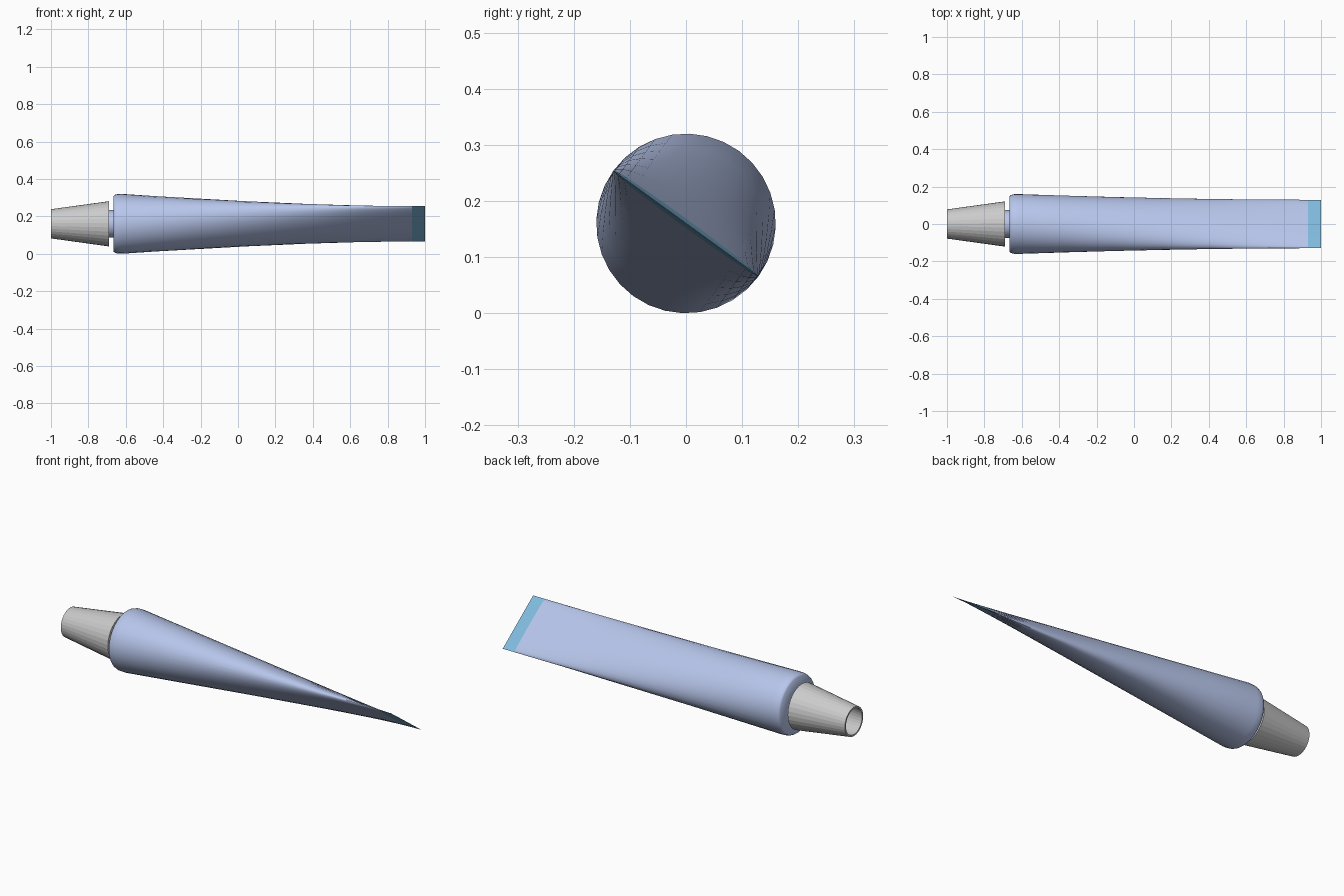
import bpy, bmesh
from math import sin, cos, pi, radians

if "Cube" in bpy.data.objects:
    bpy.data.objects.remove(bpy.data.objects["Cube"])

SIDES = 32
TILT = radians(-36)      # direction of the flattened seam
R = 0.16                 # tube radius and axis height


def material(name, color):
    m = bpy.data.materials.new(name)
    m.diffuse_color = (*color, 1)
    m.use_nodes = True
    m.node_tree.nodes["Principled BSDF"].inputs["Base Color"].default_value = m.diffuse_color
    return m


def loft(name, rings, mat=None, cap_start=False, cap_end=False, smooth=None):
    """Skin elliptical rings (x, half width, half thickness) along the x axis."""
    bm = bmesh.new()
    loops = []
    for x, a, b in rings:
        loop = []
        for i in range(SIDES):
            t = 2 * pi * i / SIDES
            u, v = a * cos(t), b * sin(t)
            loop.append(bm.verts.new((x, u * cos(TILT) - v * sin(TILT),
                                      R + u * sin(TILT) + v * cos(TILT))))
        loops.append(loop)
    for p, q in zip(loops, loops[1:]):
        for i in range(SIDES):
            j = (i + 1) % SIDES
            bm.faces.new((p[j], p[i], q[i], q[j]))
    if cap_start:
        bm.faces.new(loops[0])
    if cap_end:
        bm.faces.new(loops[-1][::-1])
    bmesh.ops.recalc_face_normals(bm, faces=bm.faces)
    me = bpy.data.meshes.new(name)
    bm.to_mesh(me)
    bm.free()
    ob = bpy.data.objects.new(name, me)
    bpy.context.collection.objects.link(ob)
    if mat:
        me.materials.append(mat)
    if smooth:
        bpy.ops.object.select_all(action='DESELECT')
        ob.select_set(True)
        bpy.context.view_layer.objects.active = ob
        bpy.ops.object.shade_smooth_by_angle(angle=radians(smooth))
    return ob


blue = material("tube_blue", (0.48, 0.57, 0.84))
teal = material("crimp_blue", (0.22, 0.50, 0.74))

# Tube body: rounded shoulder, then circle flattening towards the seam
shoulder = [(-0.665, 0.075, 0.075), (-0.665, 0.149, 0.149),
            (-0.658, 0.155, 0.155), (-0.645, 0.159, 0.159), (-0.62, R, R)]
X0, X1, THIN = -0.62, 0.93, 0.007
taper = [(X0 + (X1 - X0) * k / 6, R, R + (THIN - R) * k / 6) for k in range(1, 7)]
loft("tube_body", shoulder + taper, blue, smooth=60)

# Crimped end seam
loft("crimped_end", [(X1, R, THIN), (1.0, R, 0.0005)], teal, cap_end=True, smooth=60)

# Threaded neck between shoulder and cap
loft("neck", [(-0.70, 0.074, 0.074), (-0.66, 0.074, 0.074)], blue,
     cap_start=True, smooth=60)

# Hollow tapered cap, open at the narrow end
cap = [(-0.70, 0.11), (-1.0, 0.069), (-1.0, 0.078), (-0.69, 0.121)]
loft("cap", [(x, r, r) for x, r in cap], cap_start=True, cap_end=True)
